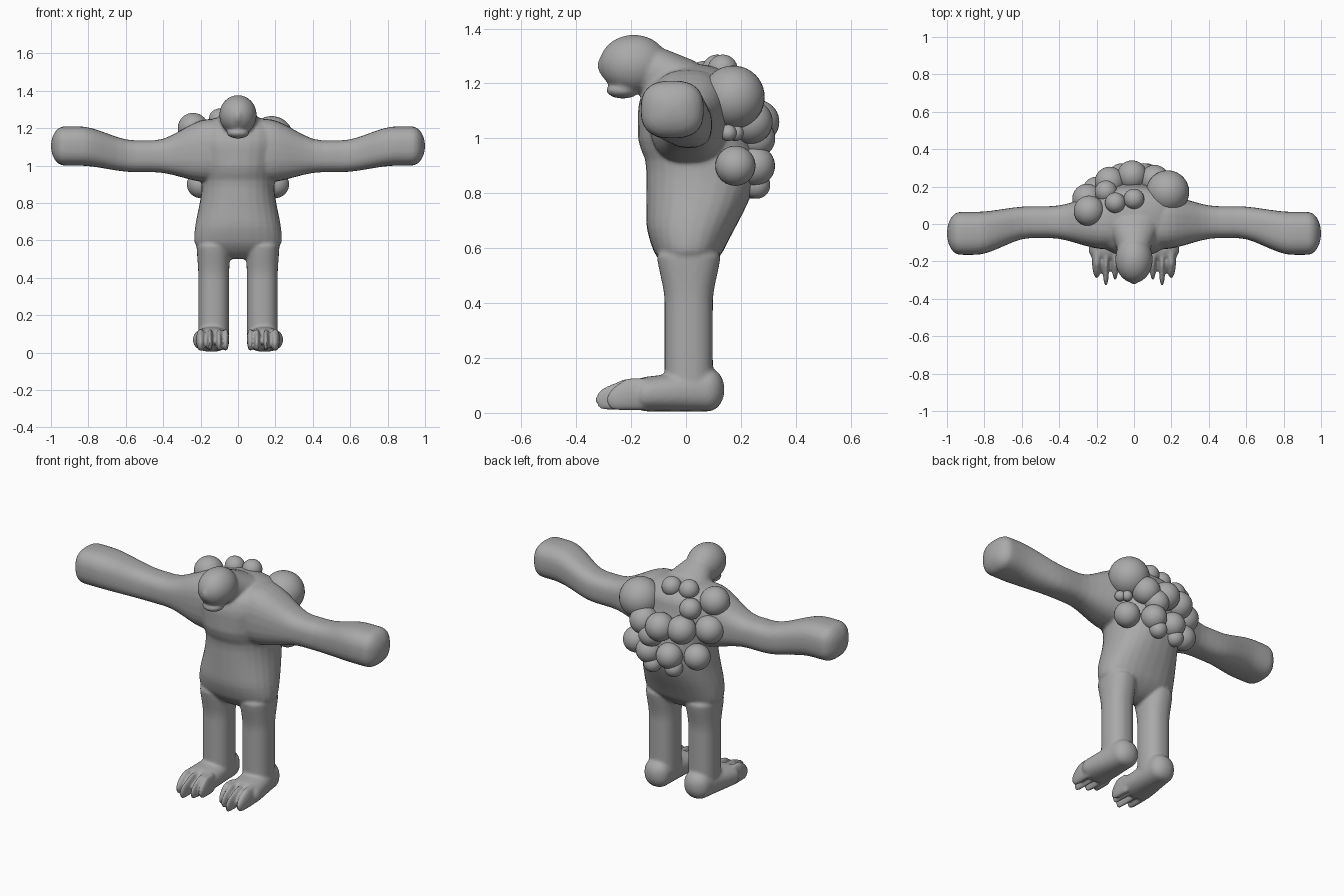
import bpy, bmesh, math
from mathutils import Matrix, Vector

cube = bpy.data.objects.get("Cube")
if cube:
    bpy.data.objects.remove(cube, do_unlink=True)

grey = bpy.data.materials.new("skin grey")
grey.use_nodes = True
colour = (0.4, 0.4, 0.4, 1)
grey.diffuse_color = colour
grey.node_tree.nodes["Principled BSDF"].inputs["Base Color"].default_value = colour

X, Y, Z = range(3)
RINGS, SIDES = 32, 28


def ease(value, start, end):
    """Smooth step from 0 at start to 1 at end."""
    t = min(max((value - start) / (end - start), 0), 1)
    return t * t * (3 - 2 * t)


def tube(bm, axis, start, end, section, rounding, mirrored=False, power=2.3):
    """Rounded limb; section(position) gives centre and half size on the two other axes."""
    across, up = [i for i in (X, Y, Z) if i != axis]
    for side in ((1, -1) if mirrored else (1,)):
        rings = []
        for step in range(RINGS + 1):
            fraction = (1 - math.cos(math.pi * step / RINGS)) / 2
            position = start + (end - start) * fraction
            gap = min(fraction, 1 - fraction) * abs(end - start) / rounding
            shrink = max(math.sqrt(1 - max(1 - gap, 0) ** 2), 0.05)
            centre_a, half_a, centre_b, half_b = section(position)
            ring = []
            for k in range(SIDES):
                angle = math.tau * k / SIDES
                c, s = math.cos(angle), math.sin(angle)
                point = Vector()
                point[axis] = position
                point[across] = centre_a + half_a * shrink * math.copysign(abs(c) ** (2 / power), c)
                point[up] = centre_b + half_b * shrink * math.copysign(abs(s) ** (2 / power), s)
                point.x *= side
                ring.append(bm.verts.new(point))
            rings.append(ring)
        faces = [bm.faces.new((lower[k - 1], lower[k], upper[k], upper[k - 1]))
                 for lower, upper in zip(rings, rings[1:]) for k in range(SIDES)]
        faces += [bm.faces.new(rings[0]), bm.faces.new(rings[-1])]
        bmesh.ops.recalc_face_normals(bm, faces=faces)


def ball(bm, centre, size):
    matrix = Matrix.LocRotScale(Vector(centre), None, Vector(size))
    bmesh.ops.create_uvsphere(bm, u_segments=32, v_segments=20, radius=1, matrix=matrix)


def finish(bm, name):
    mesh = bpy.data.meshes.new(name)
    bm.to_mesh(mesh)
    bm.free()
    mesh.materials.append(grey)
    mesh.shade_smooth()
    obj = bpy.data.objects.new(name, mesh)
    bpy.context.collection.objects.link(obj)
    return obj


def torso(z):
    half_width = 0.215 + 0.02 * math.cos(math.tau * (z - 0.6) / 0.6)
    front = (-0.1 - 0.045 * ease(z, 0.5, 0.7) - 0.03 * ease(z, 0.9, 1)
             + 0.04 * ease(z, 1.1, 1.25))
    back = 0.1 + 0.16 * ease(z, 0.45, 0.9) - 0.06 * ease(z, 0.9, 1.2)
    return 0, half_width, (front + back) / 2, (back - front) / 2


def leg(z):
    thigh = ease(z, 0.4, 0.6)
    return 0.13, 0.082 + 0.01 * thigh, 0.01, 0.088 + 0.03 * thigh


def arm(x):
    shoulder = 1 - ease(x, 0.15, 0.45)
    fist = ease(x, 0.55, 0.85)
    return (0.01 - 0.06 * fist, 0.085 + 0.06 * shoulder + 0.03 * fist,
            1.05 + 0.03 * shoulder + 0.055 * fist, 0.085 + 0.085 * shoulder + 0.02 * fist)


def foot(y):
    forward = ease(y, 0.15, -0.2)
    top = 0.16 - 0.035 * forward
    return 0.13 + 0.015 * forward, 0.075 + 0.025 * forward, top / 2 + 0.005, top / 2


def neck(y):
    forward = ease(y, 0.1, -0.15)
    return 0, 0.19 - 0.1 * forward, 1.12 + 0.12 * forward, 0.15 - 0.05 * forward


body = bmesh.new()
tube(body, Z, 0.5, 1.27, torso, 0.1)
tube(body, Z, 0.06, 0.6, leg, 0.03, mirrored=True)
tube(body, X, 0, 1, arm, 0.07, mirrored=True, power=2.6)
tube(body, Y, 0.14, -0.2, foot, 0.06, mirrored=True)

# Four toes on each foot, the third one longest
for toe, reach in enumerate((0.27, 0.3, 0.33, 0.29)):
    middle = 0.066 + 0.035 * toe + 0.014 * max(toe - 1, 0)
    width = 0.026 if toe == 3 else 0.018

    def toe_section(y):
        taper = ease(-y, 0.2, reach)
        return middle, width * (1 - taper / 3), 0.068 - 0.02 * taper, 0.06 - 0.02 * taper

    tube(body, Y, -0.12, -reach, toe_section, 0.04, mirrored=True, power=2)

# Head: neck, skull, brow and nose ridge, jaw
tube(body, Y, 0.1, -0.2, neck, 0.08, power=2)
ball(body, (0, -0.19, 1.27), (0.1, 0.125, 0.107))
ball(body, (0, -0.28, 1.265), (0.03, 0.042, 0.05))
ball(body, (0, -0.23, 1.175), (0.06, 0.06, 0.03))

body_object = finish(body, "body")
fuse = body_object.modifiers.new("Fuse", "REMESH")
fuse.mode = "VOXEL"
fuse.voxel_size = 0.008
fuse.use_smooth_shade = True
soften = body_object.modifiers.new("Soften", "SMOOTH")
soften.factor = 0.5
soften.iterations = 6

# Swollen lumps: rows across the curved back, then single ones on the shoulders
lumps = bmesh.new()


def lump(x, z, radius):
    y = 0.26 - 2 * x * x - 0.15 * ease(z, 1.1, 1.3)
    ball(lumps, (x, y, z), (radius, radius, radius))


for z, first, last, count, radius in (
        (1.25, -0.1, 0, 2, 0.055), (1.06, -0.25, 0.11, 4, 0.08),
        (0.9, -0.2, 0.2, 4, 0.073), (0.83, -0.09, 0.04, 2, 0.05)):
    for i in range(count):
        lump(first + (last - first) * i / (count - 1), z, radius)
lump(0.18, 1.15, 0.115)
lump(-0.24, 1.2, 0.082)
lump(-0.15, 1.17, 0.06)
lump(0.05, 1, 0.07)
for x in (0.2, 0.23):
    lump(x, 1.02, 0.03)
finish(lumps, "back_lumps")
